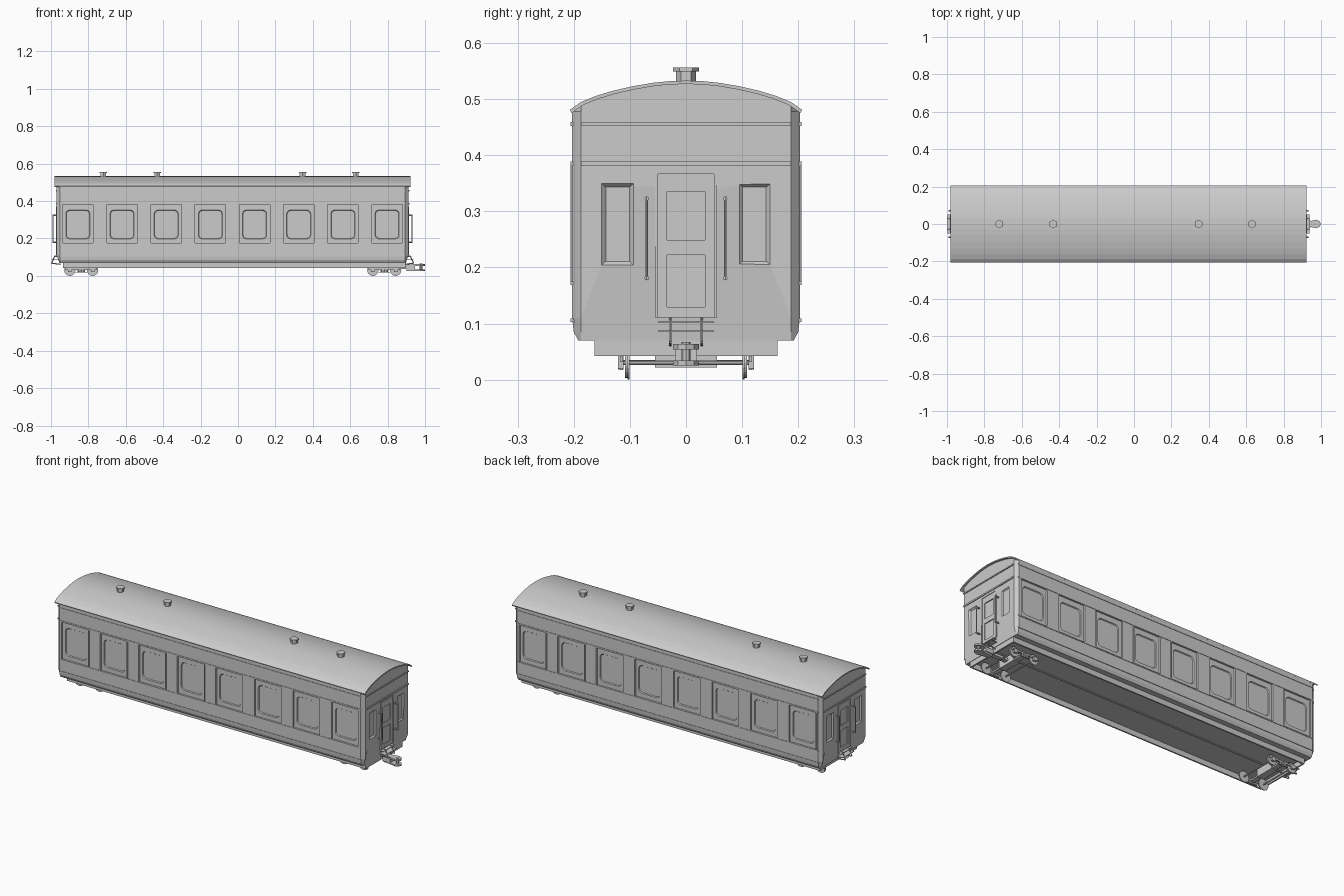
import bpy, bmesh, math
from mathutils import Matrix, Vector

if "Cube" in bpy.data.objects:
    bpy.data.objects.remove(bpy.data.objects["Cube"])

X0, X1 = -0.97, 0.912          # body ends
MID = (X0 + X1) / 2


def finish(bm, name):
    bmesh.ops.recalc_face_normals(bm, faces=bm.faces)
    me = bpy.data.meshes.new(name)
    bm.to_mesh(me)
    bm.free()
    ob = bpy.data.objects.new(name, me)
    bpy.context.collection.objects.link(ob)
    return ob


def add_box(bm, x, y, z):
    m = Matrix.Translation(((x[0]+x[1])/2, (y[0]+y[1])/2, (z[0]+z[1])/2))
    m = m @ Matrix.Diagonal((x[1]-x[0], y[1]-y[0], z[1]-z[0], 1))
    return bmesh.ops.create_cube(bm, size=1, matrix=m)["verts"]


def add_rod(bm, a, b, r, n=8, r2=None):
    a, b = Vector(a), Vector(b)
    d = b - a
    m = Matrix.Translation((a + b) / 2) @ d.to_track_quat('Z', 'Y').to_matrix().to_4x4()
    bmesh.ops.create_cone(bm, cap_ends=True, segments=n, radius1=r,
                          radius2=r if r2 is None else r2, depth=d.length, matrix=m)


def loft(bm, rings, closed=True):
    vs = [[bm.verts.new(p) for p in ring] for ring in rings]
    n = len(vs[0])
    for a, b in zip(vs, vs[1:]):
        for i in range(n):
            j = (i + 1) % n
            bm.faces.new((a[i], a[j], b[j], b[i]))
    bm.faces.new(vs[0])
    bm.faces.new(vs[-1])


def both_ends(fn):
    for s, xe in ((-1, X0), (1, X1)):
        fn(s, xe)


def box_end(bm, s, xe, d0, d1, y, z):
    """Box on an end wall, d measured outward from the wall."""
    return add_box(bm, sorted((xe + s*d0, xe + s*d1)), y, z)


# roof arch, half profile from the eave to the crown
half = [(0.207, 0.481), (0.187, 0.495), (0.16, 0.506), (0.13, 0.515),
        (0.095, 0.523), (0.06, 0.529), (0.03, 0.532), (0, 0.533)]
arch = half + [(-y, z) for y, z in half[-2::-1]]

# body shell: cross-section lofted along x, with chamfered corners and tucked-in bottom
side = [(0.192, 0.07), (0.2, 0.085), (0.203, 0.11), (0.203, 0.478)]
sec = side + [(y, z - 0.006) for y, z in arch[1:-1]] + [(-y, z) for y, z in side[::-1]]
bm = bmesh.new()
tuck = lambda z: max(0, (0.112 - z)) * 0.35
clamp = lambda y: max(-0.187, min(0.187, y))
loft(bm, [[(X0 + tuck(z), clamp(y), z) for y, z in sec],
          [(X0 + 0.018, y, z) for y, z in sec],
          [(X1 - 0.018, y, z) for y, z in sec],
          [(X1 - tuck(z), clamp(y), z) for y, z in sec]])
body = finish(bm, "body_shell")

# recess cutters: window bays with panes, end panels with sloped edges, door openings
bays = [-0.856 + 0.2362 * i for i in range(8)]
bay_bm, pane_bm = bmesh.new(), bmesh.new()
for s in (-1, 1):
    for x in bays:
        add_box(bay_bm, (x-0.083, x+0.083), sorted((s*0.195, s*0.25)), (0.175, 0.381))
        pts = []
        for cx, cz, a0 in ((1, 1, 0), (-1, 1, 90), (-1, -1, 180), (1, -1, 270)):
            for k in range(4):
                a = math.radians(a0 + 30*k)
                pts.append((cx*0.045 + 0.02*math.cos(a), cz*0.058 + 0.02*math.sin(a)))
        loft(pane_bm, [[(x + u*f, s*d, 0.275 + v*f) for u, v in pts]
                       for f, d in ((0.95, 0.190), (1.0, 0.196), (1.0, 0.199))])


def end_cuts(s, xe):
    box_end(bay_bm, s, xe, -0.006, 0.05, (-0.055, 0.055), (0.111, 0.372))
    for side_y in (-1, 1):
        c = side_y * 0.122
        loft(bay_bm, [[(xe + s*d, c + u*w, 0.277 + v*h) for u, v in
                       ((-1, -1), (1, -1), (1, 1), (-1, 1))]
                      for d, w, h in ((-0.008, 0.021, 0.066), (0, 0.029, 0.073), (0.02, 0.029, 0.073))])


both_ends(end_cuts)
for b, name in ((bay_bm, "bay_cutter"), (pane_bm, "pane_cutter")):
    cutter = finish(b, name)
    cutter.hide_render = True
    cutter.hide_viewport = True
    cutter.display_type = 'WIRE'
    mod = body.modifiers.new(name, 'BOOLEAN')
    mod.operation, mod.solver, mod.object = 'DIFFERENCE', 'EXACT', cutter

# roof sheet with overhang
bm = bmesh.new()
prof = arch + [(y*0.985, z - 0.006) for y, z in arch[::-1]]
loft(bm, [[(x, y, z) for y, z in prof] for x in (X0 - 0.01, X1 + 0.01)])
finish(bm, "roof")

# hexagonal roof ventilators
bm = bmesh.new()
for x in (-0.72, -0.432, 0.345, 0.63):
    add_rod(bm, (x, 0, 0.525), (x, 0, 0.552), 0.018, 6)
    add_rod(bm, (x, 0, 0.549), (x, 0, 0.556), 0.023, 6)
finish(bm, "roof_ventilators")

# horizontal mouldings and vertical bay beading
bm = bmesh.new()
for s in (-1, 1):
    for z0, z1 in ((0.452, 0.459), (0.381, 0.389), (0.169, 0.175), (0.103, 0.109)):
        add_box(bm, (X0+0.016, X1-0.016), sorted((s*0.19, s*0.2055)), (z0, z1))
    for x in bays:
        for e in (-0.0845, 0.0845):
            add_box(bm, (x+e-0.003, x+e+0.003), sorted((s*0.194, s*0.2055)), (0.172, 0.384))
both_ends(lambda s, xe: [box_end(bm, s, xe, -0.01, 0.004, (-0.187, 0.187), zz)
                         for zz in ((0.381, 0.389), (0.452, 0.458))])
finish(bm, "mouldings")

# end doors: leaf with frame rails around two panels
bm = bmesh.new()


def door(s, xe):
    for y in ((-0.055, -0.05), (0.05, 0.055)):
        box_end(bm, s, xe, -0.01, 0.002, y, (0.111, 0.372))
    box_end(bm, s, xe, -0.01, 0.002, (-0.055, 0.055), (0.367, 0.372))
    for y in ((-0.05, -0.034), (0.034, 0.05)):
        box_end(bm, s, xe, -0.01, -0.001, y, (0.111, 0.367))
    for z in ((0.111, 0.13), (0.222, 0.249), (0.335, 0.367)):
        box_end(bm, s, xe, -0.01, -0.001, (-0.034, 0.034), z)


both_ends(door)
finish(bm, "end_doors")

# end handrails
bm = bmesh.new()


def rails(s, xe):
    for y in (-0.07, 0.07):
        xo = xe + s*0.019
        add_rod(bm, (xo, y, 0.178), (xo, y, 0.326), 0.0025)
        for z in (0.181, 0.323):
            add_rod(bm, (xe - s*0.004, y, z), (xo + s*0.002, y, z), 0.004)


both_ends(rails)
finish(bm, "end_handrails")

# sloping end steps: two bent rails and two rungs
bm = bmesh.new()


def steps(s, xe):
    for y in (-0.028, 0.028):
        pts = [(xe - s*0.005, y, 0.108), (xe + s*0.010, y, 0.105),
               (xe + s*0.027, y, 0.068), (xe - s*0.02, y, 0.062)]
        for a, b in zip(pts, pts[1:]):
            add_rod(bm, a, b, 0.003, 6)
    box_end(bm, s, xe, -0.01, 0.014, (-0.05, 0.05), (0.101, 0.104))
    box_end(bm, s, xe, -0.01, 0.027, (-0.05, 0.05), (0.085, 0.088))


both_ends(steps)
finish(bm, "end_steps")

# hollow underframe: sole bars, headstocks and a centre pipe
bm = bmesh.new()
for s in (-1, 1):
    add_box(bm, (-0.935, 0.895), sorted((s*0.155, s*0.163)), (0.042, 0.074))
for x in (-0.935, 0.887):
    add_box(bm, (x, x+0.008), (-0.163, 0.163), (0.042, 0.074))
add_rod(bm, (-0.93, 0, 0.064), (0.89, 0, 0.064), 0.004)
finish(bm, "underframe")

# bogies: side frames, axle boxes, transom, wheels and axles
for bname, cx in (("rear_bogie", -0.838), ("front_bogie", 0.782)):
    bm = bmesh.new()
    add_box(bm, (cx-0.02, cx+0.02), (-0.055, 0.055), (0.022, 0.072))
    add_box(bm, (cx-0.014, cx+0.014), (-0.116, 0.116), (0.027, 0.035))
    for s in (-1, 1):
        add_box(bm, (cx-0.085, cx+0.085), sorted((s*0.112, s*0.118)), (0.032, 0.041))
        add_box(bm, (cx-0.03, cx+0.03), sorted((s*0.112, s*0.118)), (0.017, 0.022))
        for e in (-0.014, 0, 0.014):
            add_rod(bm, (cx+e, s*0.116, 0.018), (cx+e, s*0.116, 0.036), 0.005)
        for w in (-0.061, 0.061):
            x = cx + w
            add_box(bm, (x-0.01, x+0.01), sorted((s*0.111, s*0.121)), (0.02, 0.042))
            add_rod(bm, (x, s*0.103, 0.03), (x, s*0.109, 0.03), 0.027, 20)
            add_rod(bm, (x, s*0.101, 0.03), (x, s*0.104, 0.03), 0.03, 20)
    for w in (-0.061, 0.061):
        add_rod(bm, (cx+w, -0.118, 0.03), (cx+w, 0.118, 0.03), 0.004)
    finish(bm, bname)

# coupler at the +x end: draw bar, block and forked jaw
bm = bmesh.new()
add_box(bm, (0.78, 0.91), (-0.012, 0.012), (0.038, 0.052))
add_box(bm, (0.9, 0.945), (-0.02, 0.02), (0.034, 0.058))
for z0, z1 in ((0.025, 0.034), (0.054, 0.064)):
    outline = [(0.9, -0.012), (0.95, -0.017), (0.975, -0.023), (0.993, -0.014), (1.0, 0),
               (0.993, 0.014), (0.975, 0.023), (0.95, 0.017), (0.9, 0.012)]
    loft(bm, [[(x, y, z) for x, y in outline] for z in (z0, z1)])
add_rod(bm, (0.978, 0, 0.026), (0.978, 0, 0.067), 0.008, 8)
finish(bm, "coupler")
